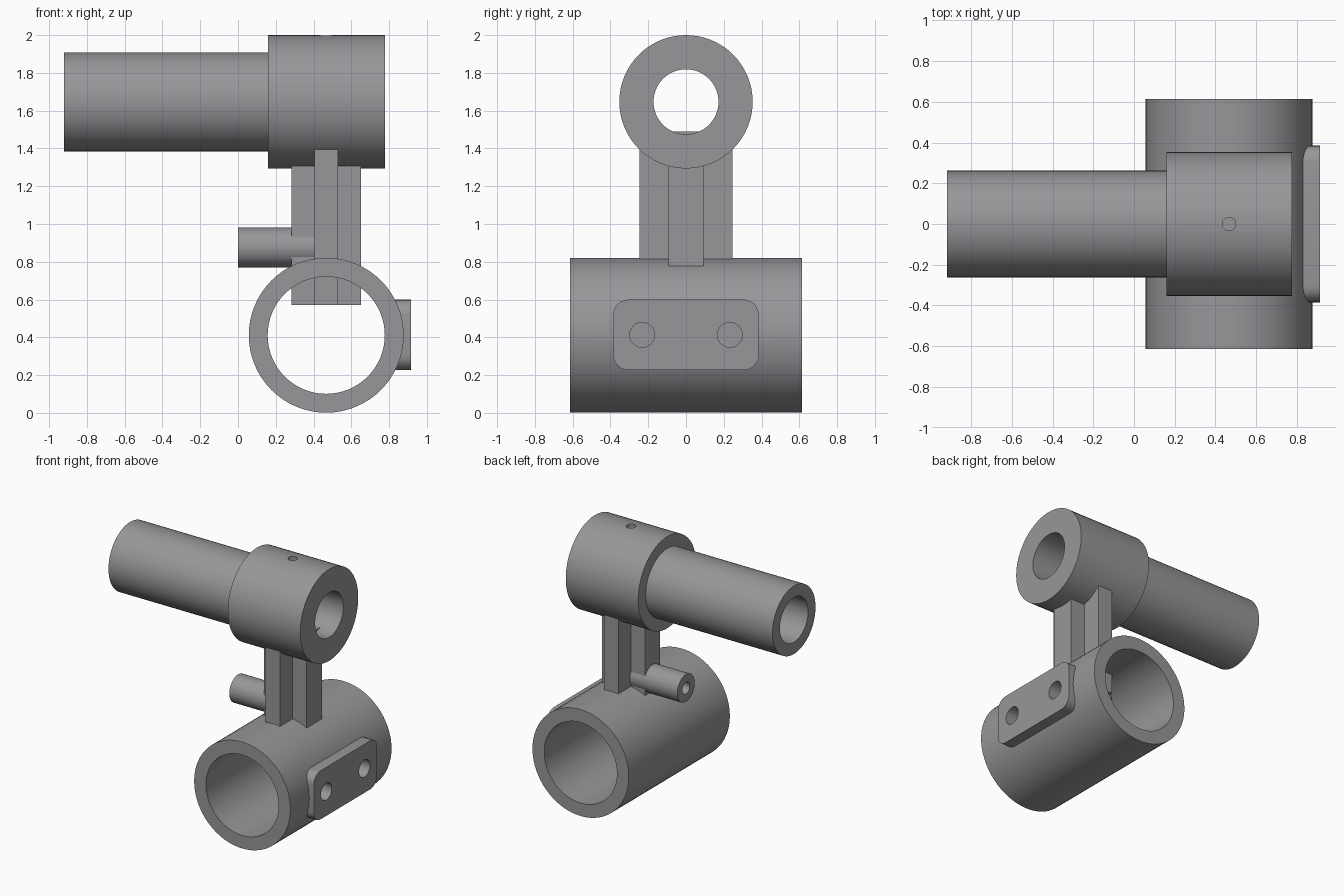
import bpy, bmesh, math
from mathutils import Matrix

if "Cube" in bpy.data.objects:
    bpy.data.objects.remove(bpy.data.objects["Cube"])

grey = bpy.data.materials.new("plain_grey")
grey.diffuse_color = (0.31, 0.31, 0.325, 1)
grey.use_nodes = True
grey.node_tree.nodes["Principled BSDF"].inputs["Base Color"].default_value = grey.diffuse_color

TUBE_X, TUBE_Z = 0.467, 0.411      # axis of the lower clamp tube
BORE_Z = 1.647                     # axis of the upper barrel


def finish(name, bm, matrix=Matrix()):
    bmesh.ops.remove_doubles(bm, verts=bm.verts, dist=1e-5)
    bmesh.ops.transform(bm, matrix=matrix, verts=bm.verts)
    bmesh.ops.recalc_face_normals(bm, faces=bm.faces)
    mesh = bpy.data.meshes.new(name)
    bm.to_mesh(mesh)
    bm.free()
    mesh.materials.append(grey)
    ob = bpy.data.objects.new(name, mesh)
    bpy.context.collection.objects.link(ob)
    return ob


def lathe(name, profile, matrix, steps=64):
    """Spin a closed (radius, height) profile about z, then place it."""
    bm = bmesh.new()
    verts = [bm.verts.new((r, 0, h)) for r, h in profile]
    edges = [bm.edges.new((verts[i - 1], verts[i])) for i in range(len(verts))
             if profile[i - 1][0] + profile[i][0] > 0]
    bmesh.ops.spin(bm, geom=verts + edges, cent=(0, 0, 0), axis=(0, 0, 1),
                   angle=math.tau, steps=steps)
    return finish(name, bm, matrix)


def prism(name, outline, h0, h1, matrix):
    """Extrude a flat outline from h0 to h1."""
    bm = bmesh.new()
    face = bm.faces.new([bm.verts.new((x, y, h0)) for x, y in outline])
    new = bmesh.ops.extrude_face_region(bm, geom=[face])["geom"]
    bmesh.ops.translate(bm, vec=(0, 0, h1 - h0),
                        verts=[v for v in new if isinstance(v, bmesh.types.BMVert)])
    return finish(name, bm, matrix)


def cutter(name, radius, h0, h1, matrix):
    ob = lathe(name, [(0, h0), (radius, h0), (radius, h1), (0, h1)], matrix, 32)
    ob.hide_render = True
    ob.hide_set(True)
    return ob


def cut(ob, tool):
    mod = ob.modifiers.new("hole", 'BOOLEAN')
    mod.operation = 'DIFFERENCE'
    mod.solver = 'EXACT'
    mod.object = tool


def along_x(z):
    return Matrix.Translation((0, 0, z)) @ Matrix.Rotation(math.pi / 2, 4, 'Y')


# Upper barrel with its thicker head, bored right through
barrel = lathe("barrel_and_head",
               [(0.172, -0.92), (0.262, -0.92), (0.262, 0.16), (0.353, 0.16),
                (0.353, 0.777), (0.172, 0.777)], along_x(BORE_Z))

# Lower clamp tube, lying front to back
tube = lathe("clamp_tube",
             [(0.31, -0.615), (0.41, -0.615), (0.41, 0.615), (0.31, 0.615)],
             Matrix.Translation((TUBE_X, 0, TUBE_Z)) @ Matrix.Rotation(math.pi / 2, 4, 'X'))

# Cross-shaped stem joining barrel and tube
a, b, c, d = 0.183, 0.062, 0.245, 0.092
plus = [(a, d), (b, d), (b, c), (-b, c), (-b, d), (-a, d),
        (-a, -d), (-b, -d), (-b, -c), (b, -c), (b, -d), (a, -d)]
stem = prism("stem", plus, 0.57, 1.49, Matrix.Translation((TUBE_X, 0, 0)))

# Side peg with a blind hole in its end
peg = lathe("side_peg", [(0, 0.25), (0.045, 0.25), (0.045, 0.0), (0.106, 0.0),
                         (0.106, 0.42), (0, 0.42)], along_x(0.876), 32)

# Rounded mounting pad on the side of the tube (outline is z, y)
outline = []
for k, (sx, sy) in enumerate([(1, 1), (-1, 1), (-1, -1), (1, -1)]):
    for i in range(7):
        t = math.pi / 2 * (k + i / 6)
        outline.append((sx * 0.107 + 0.08 * math.cos(t), sy * 0.305 + 0.08 * math.sin(t)))
pad = prism("mounting_pad", outline, 0.825, 0.915, along_x(0.413))

# Screw holes in the pad and the small hole on top of the head
for side, y in (("front", -0.232), ("back", 0.232)):
    tool = cutter("screw_cutter_" + side, 0.066, 0.815, 1.0,
                  Matrix.Translation((0, y, 0)) @ along_x(0.413))
    cut(pad, tool)
    cut(tube, tool)
cut(barrel, cutter("top_hole_cutter", 0.033, BORE_Z, 2.1, Matrix.Translation((TUBE_X, 0, 0))))

# Apply the cuts, then smooth the round parts and keep edges sharp
for ob in (barrel, tube, stem, peg, pad):
    bpy.ops.object.select_all(action='DESELECT')
    ob.select_set(True)
    bpy.context.view_layer.objects.active = ob
    for mod in list(ob.modifiers):
        bpy.ops.object.modifier_apply(modifier=mod.name)
    bpy.ops.object.shade_smooth_by_angle(angle=math.radians(35))
